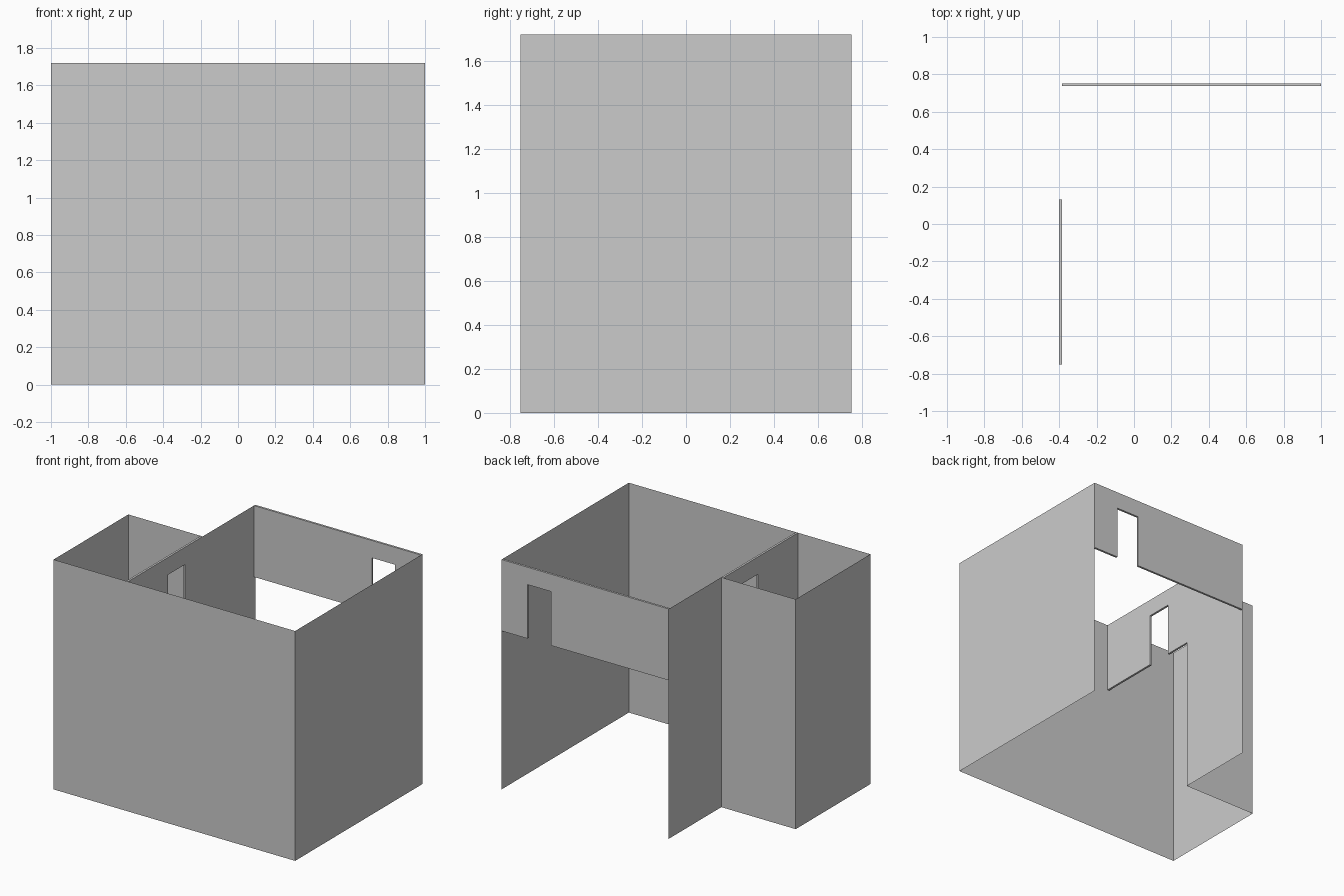
import bpy, bmesh
from mathutils import Vector

if "Cube" in bpy.data.objects:
    bpy.data.objects.remove(bpy.data.objects["Cube"])

TOP, DOOR_TOP, SILL = 1.72, 1.59, 1.186   # wall top, door head, upper storey base
X, Y = 1.0, 0.7525                        # half width, half depth
ROOM_X, ROOM_Y = -0.384, 0.131            # inner corner of the L-shaped plan
THICK = 0.016


def finish(name, bm):
    bmesh.ops.recalc_face_normals(bm, faces=bm.faces)
    mesh = bpy.data.meshes.new(name)
    bm.to_mesh(mesh)
    bm.free()
    obj = bpy.data.objects.new(name, mesh)
    bpy.context.collection.objects.link(obj)
    return obj


def sheet_wall(name, plan):
    """Thin vertical wall following a plan path."""
    bm = bmesh.new()
    verts = [bm.verts.new((x, y, 0)) for x, y in plan]
    edges = [bm.edges.new(pair) for pair in zip(verts, verts[1:])]
    ext = bmesh.ops.extrude_edge_only(bm, edges=edges)["geom"]
    bmesh.ops.translate(bm, vec=(0, 0, TOP),
                        verts=[g for g in ext if isinstance(g, bmesh.types.BMVert)])
    return finish(name, bm)


def door_wall(name, start, along, length, door, depth):
    """Solid upper wall with a doorway open at its base."""
    d0, d1 = door
    profile = [(0, SILL), (d0, SILL), (d0, DOOR_TOP), (d1, DOOR_TOP),
               (d1, SILL), (length, SILL), (length, TOP), (0, TOP)]
    start, along = Vector(start), Vector(along)
    bm = bmesh.new()
    face = bm.faces.new([bm.verts.new(start + along * u + Vector((0, 0, z)))
                         for u, z in profile])
    ext = bmesh.ops.extrude_face_region(bm, geom=[face])["geom"]
    bmesh.ops.translate(bm, vec=depth,
                        verts=[g for g in ext if isinstance(g, bmesh.types.BMVert)])
    return finish(name, bm)


# Full-height outer shell, open at the back
sheet_wall("outer_shell", [(X, Y), (X, -Y), (-X, -Y), (-X, ROOM_Y),
                           (ROOM_X, ROOM_Y), (ROOM_X, Y)])

# Upper back wall with doorway
door_wall("back_wall", (X, Y, 0), (-1, 0, 0), X - ROOM_X,
          (0.214, 0.408), (0, -THICK, 0))

# Upper partition between the two rooms with doorway
door_wall("partition_wall", (ROOM_X, -Y, 0), (0, 1, 0), Y + ROOM_Y,
          (0.472, 0.672), (-THICK, 0, 0))
